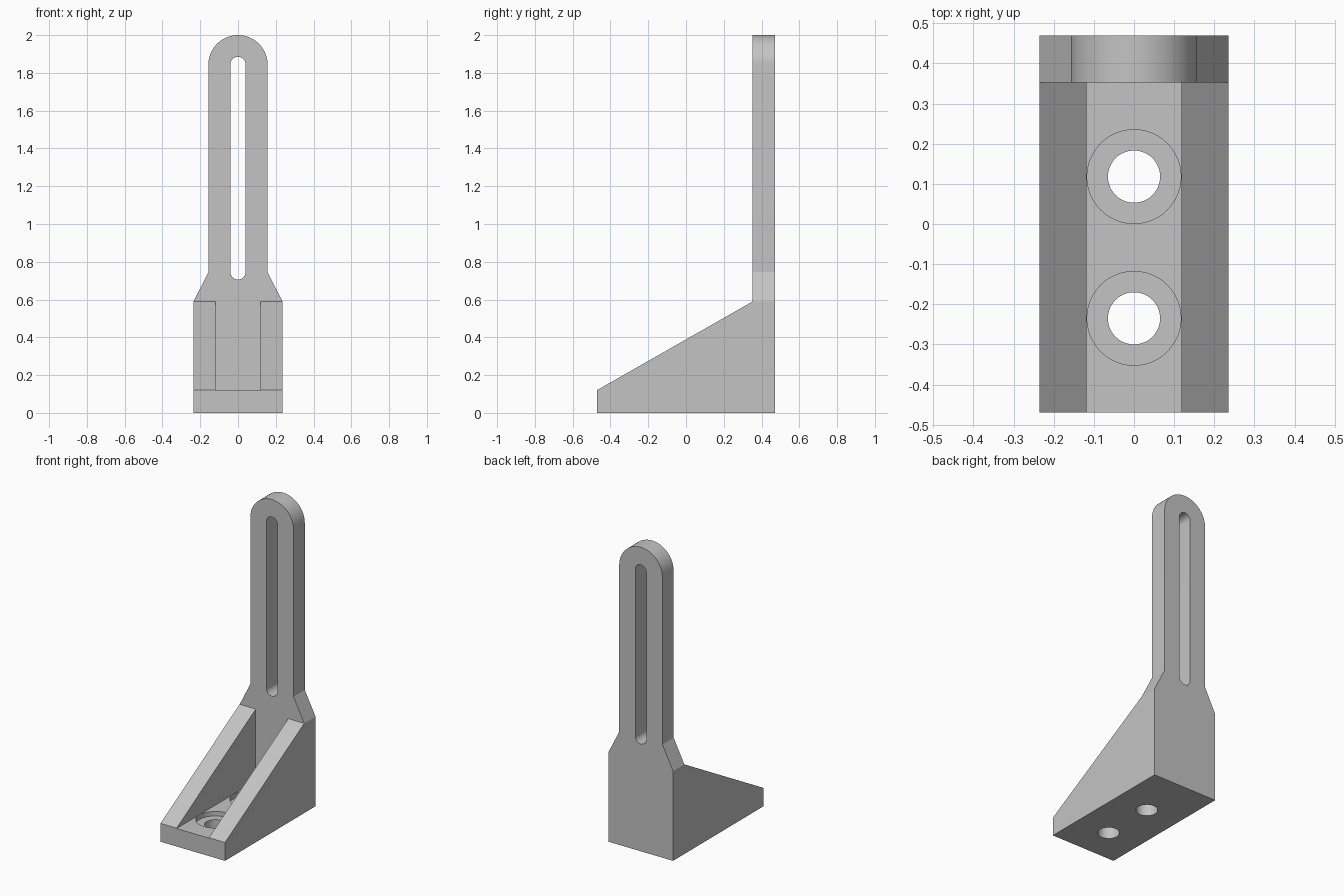
import bpy, bmesh
from math import sin, cos, pi, radians
from mathutils import Vector

cube = bpy.data.objects.get("Cube")
if cube:
    bpy.data.objects.remove(cube, do_unlink=True)

HALF_W, HALF_L = 0.235, 0.47      # bracket footprint
PLATE_Y = 0.353                   # front face of the upright
FLOOR, RIB_TOP = 0.118, 0.59      # base thickness, rib height at the upright
INNER = 0.118                     # half width between the ribs

grey = bpy.data.materials.new("light grey")
grey.use_nodes = True
colour = (0.55, 0.55, 0.55, 1)
grey.diffuse_color = colour
bsdf = next(n for n in grey.node_tree.nodes if n.type == "BSDF_PRINCIPLED")
bsdf.inputs["Base Color"].default_value = colour


def prism(name, profile, axis, start, end):
    """Extrude a 2D profile along an axis: x takes (y, z), y takes (x, z), z takes (x, y)."""
    i = "xyz".index(axis)
    bm = bmesh.new()
    verts = []
    for p in profile:
        co = list(p)
        co.insert(i, start)
        verts.append(bm.verts.new(co))
    face = bm.faces.new(verts)
    new = bmesh.ops.extrude_face_region(bm, geom=[face])["geom"]
    offset = Vector([end - start if k == i else 0 for k in range(3)])
    bmesh.ops.translate(bm, vec=offset, verts=[v for v in new if isinstance(v, bmesh.types.BMVert)])
    bmesh.ops.recalc_face_normals(bm, faces=bm.faces)
    mesh = bpy.data.meshes.new(name)
    bm.to_mesh(mesh)
    bm.free()
    mesh.materials.append(grey)
    obj = bpy.data.objects.new(name, mesh)
    bpy.context.collection.objects.link(obj)
    return obj


def arc(cx, cy, r, a0, a1, steps=32):
    return [(cx + r * cos(a0 + (a1 - a0) * k / steps),
             cy + r * sin(a0 + (a1 - a0) * k / steps)) for k in range(steps + 1)]


def carve(target, tool, operation="DIFFERENCE"):
    tool.hide_render = True
    mod = target.modifiers.new(tool.name, "BOOLEAN")
    mod.operation, mod.solver, mod.object = operation, "EXACT", tool
    bpy.ops.object.modifier_apply(modifier=mod.name)
    bpy.data.objects.remove(tool, do_unlink=True)


# Side profile: base, sloping ribs and upright
bracket = prism("slotted_bracket", [
    (-HALF_L, 0), (HALF_L, 0), (HALF_L, 2.1), (PLATE_Y, 2.1),
    (PLATE_Y, RIB_TOP), (-HALF_L, FLOOR + 0.003)], "x", -HALF_W, HALF_W)
bpy.context.view_layer.objects.active = bracket
bracket.select_set(True)

# Channel between the two ribs
channel = [(-INNER, FLOOR), (INNER, FLOOR), (INNER, 0.65), (-INNER, 0.65)]
carve(bracket, prism("channel", channel, "y", -0.6, PLATE_Y))

# Front outline: tapered shoulders, narrow arm, round tip
ARM = 0.157
outline = [(-0.313, -0.1), (0.313, -0.1), (0.313, 0.435), (ARM, 0.745)]
outline += arc(0, 2 - ARM, ARM, 0, pi) + [(-ARM, 0.745), (-0.313, 0.435)]
carve(bracket, prism("outline", outline, "y", -0.6, 0.6), "INTERSECT")

# Long slot through the arm
SLOT = 0.04
slot = arc(0, 1.845, SLOT, 0, pi, 20) + arc(0, 0.746, SLOT, pi, 2 * pi, 20)
carve(bracket, prism("slot", slot, "y", 0.2, 0.6))

# Counterbored screw holes in the base
for y in (-0.235, 0.118):
    for name, r, bottom in (("counterbore", 0.117, FLOOR - 0.03), ("screw_hole", 0.065, -0.1)):
        circle = arc(0, y, r, 0, 2 * pi, 48)[:-1]
        carve(bracket, prism(name, circle, "z", bottom, FLOOR + 0.02))

bpy.ops.object.shade_smooth_by_angle(angle=radians(20))
